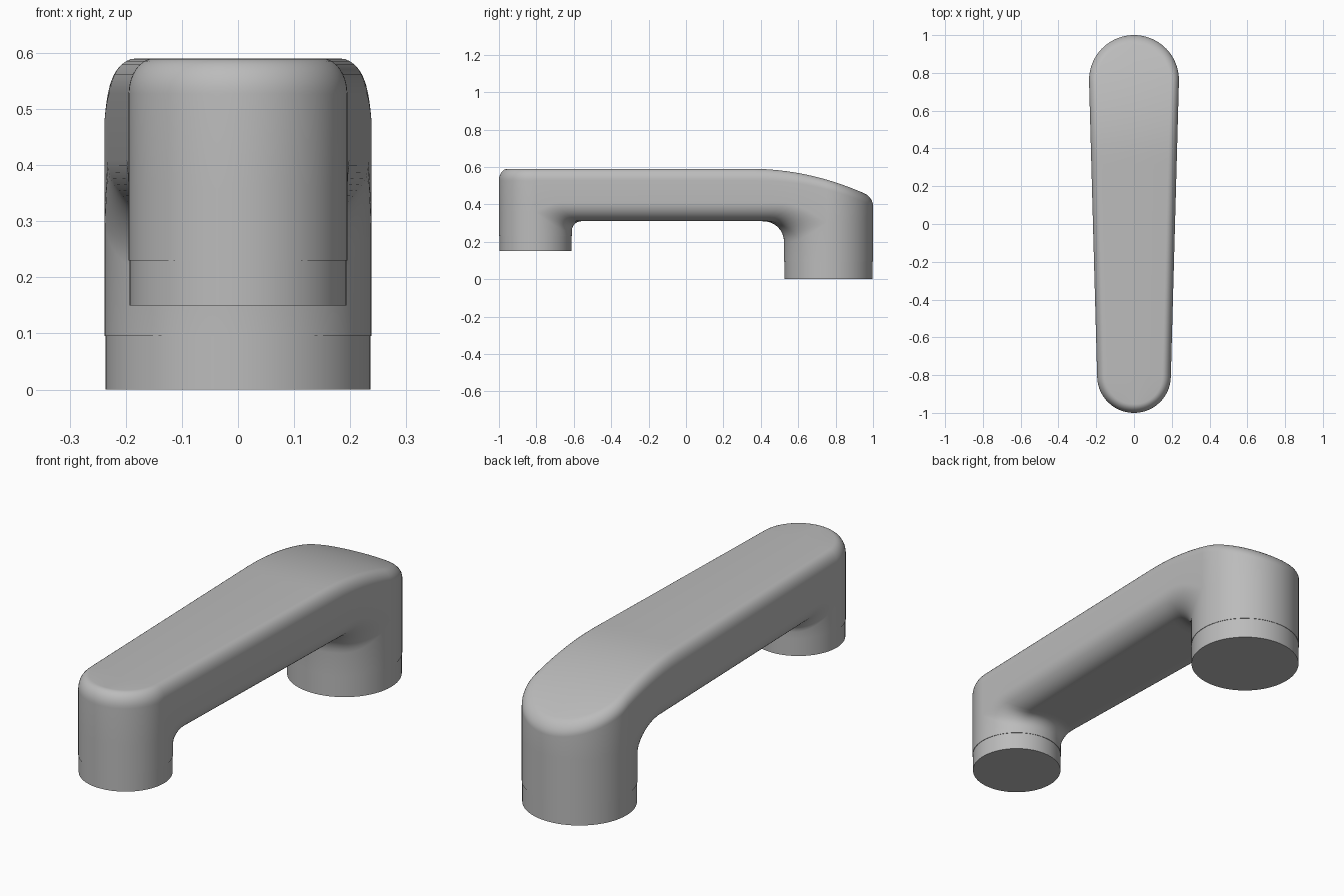
import bpy, bmesh
from math import pi, sin, cos, sqrt, asin, hypot, radians

cube = bpy.data.objects.get("Cube")
if cube:
    bpy.data.objects.remove(cube)

grey = bpy.data.materials.new("grey")
grey.use_nodes = True
COLOUR = (0.5, 0.5, 0.5, 1)
grey.diffuse_color = COLOUR
grey.node_tree.nodes["Principled BSDF"].inputs["Base Color"].default_value = COLOUR

# Each post: centre y, radius, base height of the body, fillet under the beam
FRONT_Y, FRONT_R, FRONT_BASE, FRONT_FILLET = -0.805, 0.195, 0.23, 0.05
BACK_Y, BACK_R, BACK_BASE, BACK_FILLET = 0.762, 0.238, 0.095, 0.11
BEAM_Z, BEAM_ROUND, RIM_WIDTH = 0.31, 0.1, 0.045
TAPER = asin((BACK_R - FRONT_R) / (BACK_Y - FRONT_Y))
ARC = 20

# Stations along the beam, crowded towards both posts
ends = [0.25 * (k / 12) ** 2 for k in range(12)]
STATIONS = ends + [0.25 + k / 32 for k in range(17)] + [1 - t for t in reversed(ends)]


def finish(bm, name):
    bmesh.ops.recalc_face_normals(bm, faces=bm.faces[:])
    mesh = bpy.data.meshes.new(name)
    bm.to_mesh(mesh)
    bm.free()
    mesh.materials.append(grey)
    obj = bpy.data.objects.new(name, mesh)
    bpy.context.collection.objects.link(obj)
    bpy.ops.object.select_all(action="DESELECT")
    obj.select_set(True)
    bpy.context.view_layer.objects.active = obj
    bpy.ops.object.shade_smooth_by_angle(angle=radians(40))


def strip(bm, a, b):
    """Quads between two rows of points."""
    va = [bm.verts.new(p) for p in a]
    vb = [bm.verts.new(p) for p in b]
    for i in range(len(a) - 1):
        bm.faces.new((va[i], va[i + 1], vb[i + 1], vb[i]))


def at_height(points, z):
    return [(p[0], p[1], z) for p in points]


def to_centre(points):
    return [(0, p[1], p[2]) for p in points]


def polar(cy, r, a):
    return r * cos(a), cy + r * sin(a)


def line(p, q):
    return [(p[0] + (q[0] - p[0]) * t, p[1] + (q[1] - p[1]) * t) for t in STATIONS]


def outline(inset):
    """Right half of the plan outline, from front tip to back tip."""
    rf, rb = FRONT_R - inset, BACK_R - inset
    front = [polar(FRONT_Y, rf, -pi / 2 + (pi / 2 - TAPER) * k / ARC) for k in range(ARC + 1)]
    back = [polar(BACK_Y, rb, -TAPER + (pi / 2 + TAPER) * k / ARC) for k in range(ARC + 1)]
    return front[:-1] + line(front[-1], back[0]) + back[1:]


def top_z(y):
    return 0.59 - 0.36 * max(0, y - 0.35) ** 2


def rim_drop(y):
    return 0.063 - 0.028 * max(0, y - 0.35)


def quarter(d, r):
    """Height of a quarter round of radius r at distance d from its wall."""
    d = min(max(d, 0), r)
    return r - sqrt(max(0, r * r - (r - d) ** 2))


def underside(x, y):
    edge = FRONT_R - (x * cos(TAPER) - (y - FRONT_Y) * sin(TAPER))
    to_front = hypot(x, y - FRONT_Y) - FRONT_R
    to_back = hypot(x, y - BACK_Y) - BACK_R
    return (BEAM_Z + quarter(edge, BEAM_ROUND)
            - quarter(to_front, FRONT_FILLET) - quarter(to_back, BACK_FILLET))


# Body: one half built in strips, then mirrored
bm = bmesh.new()

# Rounded rim and top face
rim = []
for k in range(9):
    a = k / 8 * pi / 2
    rim.append([(x, y, top_z(y) - rim_drop(y) * (1 - sin(a)))
                for x, y in outline(RIM_WIDTH * (1 - cos(a)))])
for lower, upper in zip(rim, rim[1:]):
    strip(bm, lower, upper)
strip(bm, rim[-1], to_centre(rim[-1]))

# Underside of the beam, blending into both posts
rows = []
for k in range(ARC + 1):
    t = k / ARC
    p = polar(FRONT_Y, FRONT_R, -TAPER + t * (pi / 2 + TAPER))
    q = polar(BACK_Y, BACK_R, -TAPER - t * (pi / 2 - TAPER))
    rows.append([(x, y, underside(x, y)) for x, y in line(p, q)])
for a, b in zip(rows, rows[1:]):
    strip(bm, a, b)

# Side wall of the beam
n = len(STATIONS)
strip(bm, rim[0][ARC:ARC + n], rows[0])

# Post walls and their bottom faces
for outer, inner, base in (
        (rim[0][:ARC + 1], [r[0] for r in rows], FRONT_BASE),
        (rim[0][ARC + n - 1:], [r[-1] for r in rows], BACK_BASE)):
    middle = at_height(outer, inner[0][2])
    strip(bm, outer, middle)
    for wall in (middle, inner):
        foot = at_height(wall, base)
        strip(bm, wall, foot)
        strip(bm, foot, to_centre(foot))

bmesh.ops.remove_doubles(bm, verts=bm.verts[:], dist=1e-5)
bmesh.ops.mirror(bm, geom=bm.verts[:] + bm.edges[:] + bm.faces[:], axis="X", merge_dist=1e-4)
bmesh.ops.remove_doubles(bm, verts=bm.verts[:], dist=1e-5)
finish(bm, "handle_body")


# Slightly narrower collars under the posts
def collar(name, y, r, z0, z1):
    bm = bmesh.new()
    bmesh.ops.create_cone(bm, cap_ends=True, segments=64, radius1=r, radius2=r, depth=z1 - z0)
    bmesh.ops.translate(bm, verts=bm.verts[:], vec=(0, y, (z0 + z1) / 2))
    finish(bm, name)


collar("front_collar", FRONT_Y, FRONT_R - 0.002, 0.15, FRONT_BASE + 0.01)
collar("back_collar", BACK_Y, BACK_R - 0.002, 0, BACK_BASE + 0.01)
